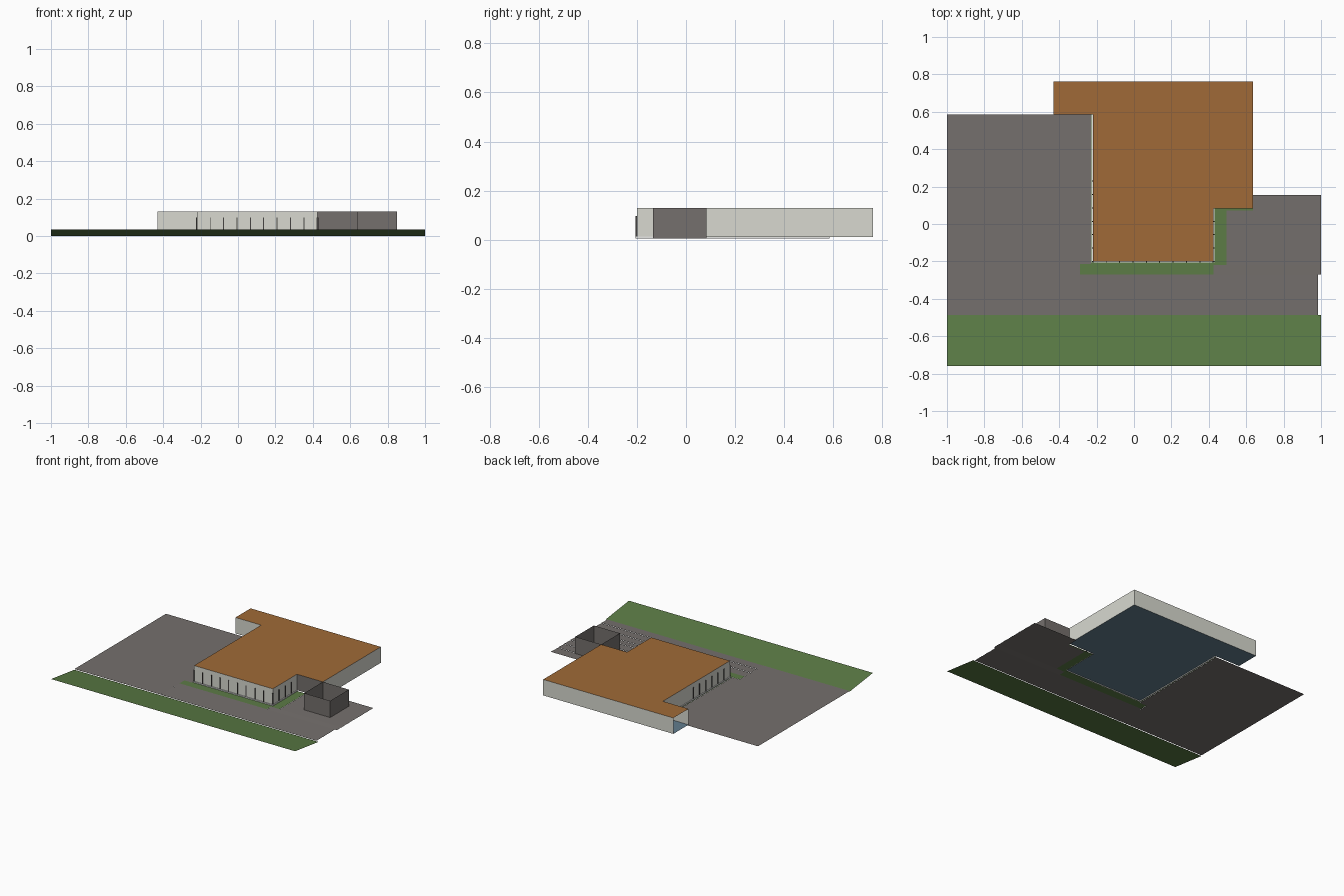
import bpy, bmesh

if "Cube" in bpy.data.objects:
    bpy.data.objects.remove(bpy.data.objects["Cube"])


def mat(name, r, g, b):
    m = bpy.data.materials.new(name)
    lin = [((c / 255 + 0.055) / 1.055) ** 2.4 for c in (r, g, b)]
    m.diffuse_color = (*lin, 1)
    m.use_nodes = True
    m.node_tree.nodes["Principled BSDF"].inputs["Base Color"].default_value = m.diffuse_color
    return m


ROOF = mat("brown_roof", 160, 106, 55)
WALL = mat("off_white_wall", 216, 217, 208)
GRAY = mat("warm_gray", 117, 112, 109)
GRASS = mat("grass_green", 92, 124, 70)
FLOOR = mat("slate_blue", 98, 125, 142)
DARK = mat("dark_post", 70, 68, 66)
WHITE = mat("white_curb", 240, 240, 238)


def build(name, material, faces):
    """One object from a list of polygons."""
    bm = bmesh.new()
    for pts in faces:
        bm.faces.new([bm.verts.new(p) for p in pts])
    bmesh.ops.remove_doubles(bm, verts=bm.verts, dist=1e-5)
    me = bpy.data.meshes.new(name)
    bm.to_mesh(me)
    bm.free()
    me.materials.append(material)
    ob = bpy.data.objects.new(name, me)
    bpy.context.collection.objects.link(ob)
    return ob


def rect(x0, x1, y0, y1, za, zb=None):
    """Upward quad; za at the front edge, zb at the back edge."""
    zb = za if zb is None else zb
    return [(x0, y0, za), (x1, y0, za), (x1, y1, zb), (x0, y1, zb)]


def wall(a, b, z0, z1):
    """Upright quad facing right of the direction a -> b."""
    return [(*a, z0), (*b, z0), (*b, z1), (*a, z1)]


def box(x0, x1, y0, y1, z0, z1):
    c = [(x0, y0), (x1, y0), (x1, y1), (x0, y1)]
    sides = [wall(c[i], c[(i + 1) % 4], z0, z1) for i in range(4)]
    return sides + [rect(x0, x1, y0, y1, z1), rect(x0, x1, y0, y1, z0)[::-1]]


# building outline, counter-clockwise from the front left corner
L, R, E, W = -0.22, 0.425, 0.637, -0.43
F, S, N, B = -0.2, 0.083, 0.585, 0.762
P = [(L, F), (R, F), (R, S), (E, S), (E, B), (W, B), (W, N), (L, N)]
Z0, Z1 = 0.012, 0.13
build("roof", ROOF, [[(*p, Z1) for p in P]])
build("floor", FLOOR, [[(*p, Z0) for p in P]])

# outer walls: the side entrance at the far left stays open
build("walls", WALL, [wall(P[i], P[(i + 1) % 8], Z0, Z1) for i in (0, 1, 3, 4, 6, 7)])
build("side_wall", GRAY, [wall(P[2], P[3], Z0, Z1)])

# open-topped yard enclosure
Q = [(E, -0.135), (0.85, -0.135), (0.85, S), (E, S)]
build("yard_enclosure", GRAY, [wall(Q[i], Q[(i + 1) % 4], 0.006, Z1) for i in range(4)])

# window posts along front and sides
posts = []
STEP = 0.0715
for i in range(10):
    x = L + i * STEP
    posts += box(x - 0.0025, x + 0.0025, F - 0.005, F - 0.0005, 0.012, 0.098)
for i in range(7):
    y = F + i * STEP
    posts += box(L - 0.005, L - 0.0005, y - 0.0025, y + 0.0025, 0.012, 0.098)
    if i < 4:
        posts += box(R + 0.0005, R + 0.005, y - 0.0025, y + 0.0025, 0.012, 0.098)
build("window_posts", DARK, posts)

# white curb at the wall foot
build("curb", WHITE, box(L - 0.006, R + 0.006, F - 0.006, F - 0.0005, 0.006, 0.014)
      + box(R + 0.0005, R + 0.006, F, S, 0.006, 0.014)
      + box(L - 0.006, L - 0.0005, F, N, 0.006, 0.014))

# planting strips around the building
G = 0.006
build("planting_strips", GRASS, [
    rect(-0.29, R, -0.27, -0.213, G),
    rect(R, 0.495, -0.22, S, G),
    rect(0.495, E, 0.072, S, G),
    rect(-0.23, L, -0.213, N, G),
    rect(L, R, -0.213, F, G)])

# sloping grass verge, higher at the front
build("grass_verge", GRASS, [rect(-1, 1, -0.76, -0.487, 0.035, 0.0)])

# plain asphalt on the left
build("asphalt", GRAY, [
    rect(-1, -0.29, -0.487, -0.213, 0.005),
    rect(-1, -0.23, -0.213, N, 0.005)])


# paved rows, each slab tilted very slightly
def slabs(x0, x1, y0, y1, nx, ny):
    dx, dy = (x1 - x0) / nx, (y1 - y0) / ny
    return [rect(x0 + i * dx, x0 + (i + 1) * dx, y0 + j * dy, y0 + (j + 1) * dy,
                 0.004, 0.006) for i in range(nx) for j in range(ny)]


build("paving", GRAY, slabs(-0.29, 0.985, -0.487, -0.27, 9, 3)
      + slabs(R, 1, -0.27, -0.22, 4, 1)
      + slabs(0.495, 1, -0.22, 0.072, 4, 4)
      + slabs(E, 1, 0.072, 0.155, 3, 1))
